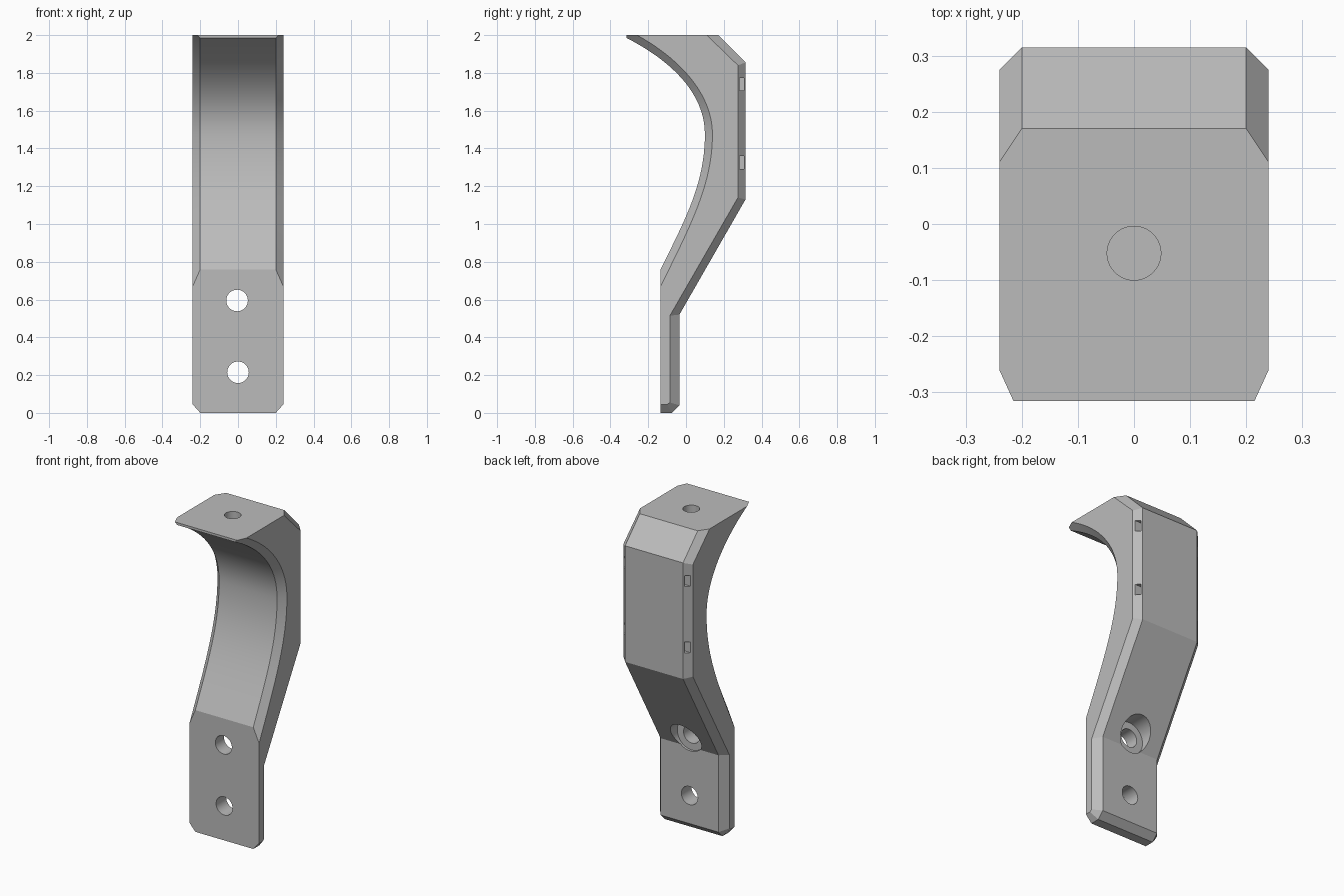
import bpy
import bmesh
from math import radians
from mathutils import Matrix, Vector

cube = bpy.data.objects.get("Cube")
if cube:
    bpy.data.objects.remove(cube)

grey = bpy.data.materials.new("plain_grey")
grey.use_nodes = True
colour = (0.5, 0.5, 0.5, 1)
grey.diffuse_color = colour
grey.node_tree.nodes["Principled BSDF"].inputs["Base Color"].default_value = colour


def bezier(a, b, c, d, steps=20):
    a, b, c, d = map(Vector, (a, b, c, d))
    points = []
    for i in range(steps + 1):
        t = i / steps
        s = 1 - t
        points.append(tuple(a * s**3 + b * 3 * s * s * t + c * 3 * s * t * t + d * t**3))
    return points


def make_object(name, bm):
    mesh = bpy.data.meshes.new(name)
    bm.to_mesh(mesh)
    bm.free()
    mesh.materials.append(grey)
    obj = bpy.data.objects.new(name, mesh)
    bpy.context.collection.objects.link(obj)
    return obj


# Main (y, z) profile: foot, back, top, tip and curved front
main = [(-.135, 0), (-.075, 0), (-.035, .04), (-.035, .52), (.315, 1.13),
        (.315, 1.855), (.17, 2), (-.315, 2)]
main += bezier((-.315, 1.985), (-.09, 1.87), (.1, 1.70), (.1, 1.475))
main += bezier((.1, 1.475), (.1, 1.22), (0, 1.03), (-.135, .76))[1:]

# Side profile, pulled in by the chamfer
side = [(-.135, .045), (-.1, .045), (-.085, .055), (-.085, .515), (.275, 1.14),
        (.275, 1.84), (.11, 2), (-.26, 2)]
side += bezier((-.26, 2), (-.05, 1.885), (.14, 1.70), (.14, 1.475))
side += bezier((.14, 1.475), (.14, 1.22), (.035, 1.01), (-.135, .67))[1:]

# Bracket body: loft the four outlines across the width
bm = bmesh.new()
rings = []
for profile, x in ((side, -.24), (main, -.2), (main, .2), (side, .24)):
    ring = []
    for y, z in profile:
        wide = 1.075 if profile is main and (y, z) == (-.315, 2) else 1
        ring.append(bm.verts.new((x * wide, y, z)))
    rings.append(ring)
count = len(main)
for a, b in zip(rings, rings[1:]):
    for i in range(count):
        j = (i + 1) % count
        bm.faces.new((a[i], a[j], b[j], b[i]))
bm.faces.new(rings[0])
bm.faces.new(rings[-1])
bmesh.ops.remove_doubles(bm, verts=bm.verts, dist=0.0005)
bmesh.ops.recalc_face_normals(bm, faces=bm.faces)
bracket = make_object("bracket_body", bm)

# Cutters for the holes and slots
cutters = []


def cut(name, bm):
    obj = make_object(name, bm)
    obj.hide_render = True
    cutters.append(obj)


def cut_cylinder(name, radius, depth, centre, turn=0):
    bm = bmesh.new()
    matrix = Matrix.Translation(centre) @ Matrix.Rotation(radians(turn), 4, "X")
    bmesh.ops.create_cone(bm, cap_ends=True, segments=40, radius1=radius,
                          radius2=radius, depth=depth, matrix=matrix)
    cut(name, bm)


cut_cylinder("lower_screw_hole_cutter", .057, 1, (0, 0, .215), 90)
cut_cylinder("upper_screw_hole_cutter", .057, 1, (-.005, 0, .595), 90)
cut_cylinder("counterbore_cutter", .1, .4, (-.005, .15, .595), 90)
cut_cylinder("top_hole_cutter", .048, .2, (0, -.052, 2))

for x in (-.22, .22):
    for z in (1.325, 1.74):
        bm = bmesh.new()
        matrix = Matrix.Translation((x, .296, z)) @ Matrix.Diagonal((.1, .024, .068, 1))
        bmesh.ops.create_cube(bm, size=1, matrix=matrix)
        cut("side_slot_cutter", bm)

for cutter in cutters:
    mod = bracket.modifiers.new(cutter.name, "BOOLEAN")
    mod.operation = "DIFFERENCE"
    mod.solver = "EXACT"
    mod.object = cutter

# Apply the cuts, drop the cutters and smooth the curved front
bpy.ops.object.select_all(action="DESELECT")
bpy.context.view_layer.objects.active = bracket
bracket.select_set(True)
for mod in list(bracket.modifiers):
    bpy.ops.object.modifier_apply(modifier=mod.name)
for cutter in cutters:
    bpy.data.objects.remove(cutter)
bpy.ops.object.shade_smooth_by_angle(angle=radians(20))
